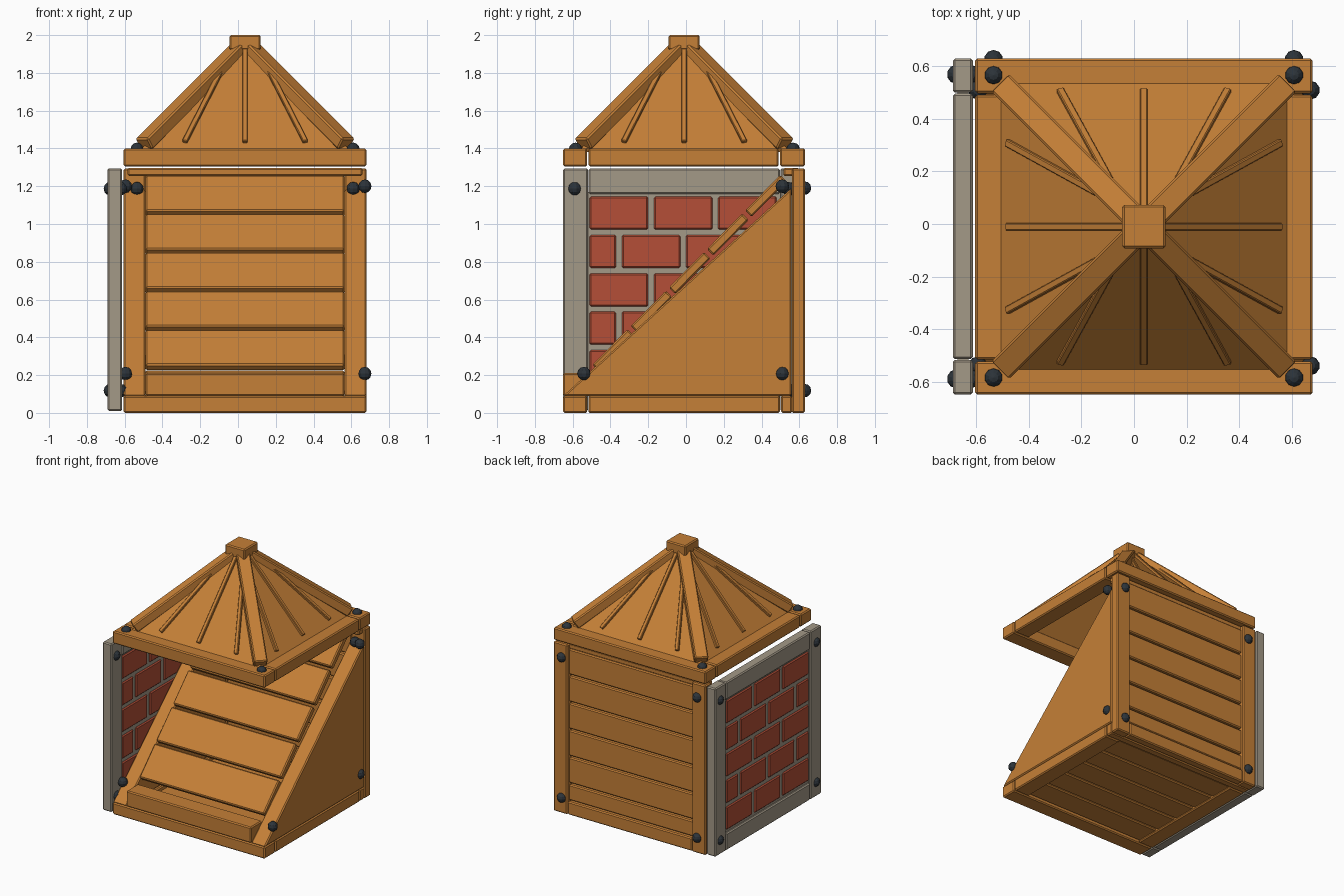
import bpy, bmesh, math
from mathutils import Vector, Matrix

if "Cube" in bpy.data.objects:
    bpy.data.objects.remove(bpy.data.objects["Cube"])


def material(name, rgb):
    m = bpy.data.materials.new(name)
    m.diffuse_color = (*rgb, 1)
    m.use_nodes = True
    m.node_tree.nodes["Principled BSDF"].inputs["Base Color"].default_value = m.diffuse_color
    return m


WOOD = material("wood", (0.56, 0.215, 0.038))
STONE = material("grey stone", (0.37, 0.32, 0.245))
BRICK = material("red brick", (0.46, 0.078, 0.038))
IRON = material("dark iron", (0.026, 0.034, 0.042))


def finish(name, bm, mat, bevel=0.008):
    bmesh.ops.recalc_face_normals(bm, faces=bm.faces)
    me = bpy.data.meshes.new(name)
    bm.to_mesh(me)
    bm.free()
    me.materials.append(mat)
    ob = bpy.data.objects.new(name, me)
    bpy.context.collection.objects.link(ob)
    if bevel:
        mod = ob.modifiers.new("bevel", "BEVEL")
        mod.width = bevel
        mod.segments = 1
    return ob


def box(name, x, y, z, mat=WOOD, bevel=0.008):
    """Box from (min, max) ranges."""
    bm = bmesh.new()
    c = [sum(r) / 2 for r in (x, y, z)]
    s = [r[1] - r[0] for r in (x, y, z)]
    bmesh.ops.create_cube(bm, size=1, matrix=Matrix.Translation(c) @ Matrix.Diagonal((*s, 1)))
    return finish(name, bm, mat, bevel)


def beam(name, p, q, up, width, thick, bevel=0.008):
    """Beam whose top centre line runs from p to q."""
    p, q = Vector(p), Vector(q)
    d = (q - p).normalized()
    side = d.cross(Vector(up)).normalized()
    n = side.cross(d)
    rot = Matrix((d, side, n)).transposed().to_4x4()
    mid = (p + q) / 2 - n * thick / 2
    bm = bmesh.new()
    bmesh.ops.create_cube(bm, size=1, matrix=Matrix.Translation(mid) @ rot
                          @ Matrix.Diagonal(((q - p).length, width, thick, 1)))
    return finish(name, bm, WOOD, bevel)


def prism(name, x, yz, mat=WOOD):
    """Side profile extruded along x."""
    bm = bmesh.new()
    f = bm.faces.new([bm.verts.new((x[0], y, z)) for y, z in yz])
    ext = bmesh.ops.extrude_face_region(bm, geom=[f])
    verts = [v for v in ext["geom"] if isinstance(v, bmesh.types.BMVert)]
    bmesh.ops.translate(bm, verts=verts, vec=(x[1] - x[0], 0, 0))
    return finish(name, bm, mat)


def bolt(loc):
    bm = bmesh.new()
    bmesh.ops.create_uvsphere(bm, u_segments=10, v_segments=6, radius=0.036,
                              matrix=Matrix.Translation(loc))
    finish("bolt", bm, IRON, 0)


X0, X1, Y0, Y1 = -0.605, 0.68, -0.65, 0.63
XL, XR = -0.49, 0.563          # inner faces of the side walls
CX, CY = 0.0375, -0.01         # roof centre

# Base frame and floor boards
box("base_front", (X0, X1), (Y0, -0.523), (0, 0.09))
box("base_back", (X0 + 0.002, X1 - 0.002), (0.503, 0.562), (0, 0.09))
for x in ((X0, X0 + 0.13), (X1 - 0.13, X1)):
    box("base_side", x, (-0.517, 0.498), (0, 0.09))
for i in range(5):
    y = -0.52 + i * 0.204
    box("floor_board", (X0 + 0.12, X1 - 0.12), (y + 0.006, y + 0.198), (0.015, 0.06))

# Triangular side walls
for x in ((X0, XL), (XR, X1)):
    prism("side_wall", x, [(Y0, 0.09), (0.558, 0.09), (0.558, 1.19)])

# Step and sloping boards
box("front_step", (XL, XR), (Y0, -0.51), (0.09, 0.21))
for i in range(5):
    a, b = 0.01 + i * 0.202, 0.196 + i * 0.202
    beam("slope_board", (CX, -0.505 + a, 0.245 + a * 1.01),
         (CX, -0.505 + b, 0.245 + b * 1.01), (0, -1, 1), XR - XL, 0.048)

# Back wall
for x in ((X0, XL), (XR, X1)):
    box("back_post", x, (0.56, Y1), (0, 1.295))
box("back_sill", (XL, XR), (0.565, 0.626), (0, 0.1))
box("back_top_rail", (X0 + 0.02, X1 - 0.02), (0.515, 0.6), (1.255, 1.297))
for i in range(6):
    z = 0.025 + i * 0.207
    box("back_board", (XL, XR), (0.565, 0.612), (max(z, 0.1) + 0.006, z + 0.2))

# Brick wall with stone frame
GX = (-0.69, -0.614)
for y in ((Y0, -0.518), (0.5, Y1)):
    box("stone_post", GX, y, (0.01, 1.295), STONE)
for z in ((0.01, 0.14), (1.16, 1.293)):
    box("stone_rail", GX, (-0.515, 0.497), z, STONE)
box("mortar", (-0.673, -0.631), (-0.52, 0.5), (0.13, 1.17), STONE, 0)
for row in range(5):
    z = 0.97 - row * 0.203
    cuts = [-0.525, -0.185, 0.155, 0.495] if row % 2 == 0 else [-0.525, -0.355, -0.015, 0.325, 0.495]
    for a, b in zip(cuts, cuts[1:]):
        box("brick", (-0.682, -0.622), (a + 0.015, b - 0.015), (z, z + 0.175), BRICK)

# Roof rim
for y in ((Y0, -0.523), (0.498, Y1)):
    box("roof_rim_end", (X0, X1), y, (1.305, 1.4))
for x in ((X0, X0 + 0.13), (X1 - 0.13, X1)):
    box("roof_rim_side", x, (-0.516, 0.491), (1.305, 1.4))

# Roof shell, open underneath
R, SLOPE, TOP = 0.545, 1.075, 1.986
bm = bmesh.new()
apex = bm.verts.new((CX, CY, TOP))
ring = [bm.verts.new((CX + R * a, CY + R * b, 1.4)) for a, b in ((-1, -1), (1, -1), (1, 1), (-1, 1))]
for i in range(4):
    bm.faces.new((ring[i], ring[(i + 1) % 4], apex))
shell = finish("roof_panels", bm, WOOD, 0)
sol = shell.modifiers.new("thickness", "SOLIDIFY")
sol.thickness = 0.025
sol.offset = -1

# Ribs and hip beams, repeated on the four sides
for k in range(4):
    rot = Matrix.Rotation(k * math.pi / 2, 3, "Z")

    def roof(u, r, lift):
        return rot @ Vector((u, -r, TOP - SLOPE * r + lift)) + Vector((CX, CY, 0))

    out = rot @ Vector((0, -SLOPE, 1))
    for u0, r0, u1, r1 in ((0, 0.53, 0, 0.07), (-0.32, 0.53, -0.13, 0.185), (0.32, 0.53, 0.13, 0.185)):
        beam("roof_rib", roof(u0, r0, 0.026), roof(u1, r1, 0.026), out, 0.028, 0.035, 0.004)
    c = Vector((CX, CY, 0))
    beam("hip_beam", c + rot @ Vector((0.55, -0.55, 1.452)), c + rot @ Vector((0.04, -0.04, 1.962)),
         (0, 0, 1), 0.095, 0.07)

# Roof cap with narrowed underside
bm = bmesh.new()
bmesh.ops.create_cube(bm, size=1, matrix=Matrix.Translation((CX, CY, 1.96)) @ Matrix.Diagonal((0.165, 0.165, 0.08, 1)))
finish("roof_cap", bm, WOOD)

# Bolts: roof corners, back wall, side walls, stone frame
for x in (-0.535, 0.61):
    for y in (-0.585, 0.567):
        bolt((x, y, 1.395))
    for z in (0.118, 1.19):
        bolt((x, 0.627, z))
    bolt((x, 0.54, 1.187))
for x in (X0 + 0.01, X1 - 0.008):
    for y, z in ((-0.54, 0.208), (0.51, 0.208), (0.51, 1.2)):
        bolt((x, y, z))
for x in (GX[0] + 0.013, GX[1] - 0.008):
    for y in (-0.59, 0.57):
        for z in (0.118, 1.187):
            bolt((x, y, z))
